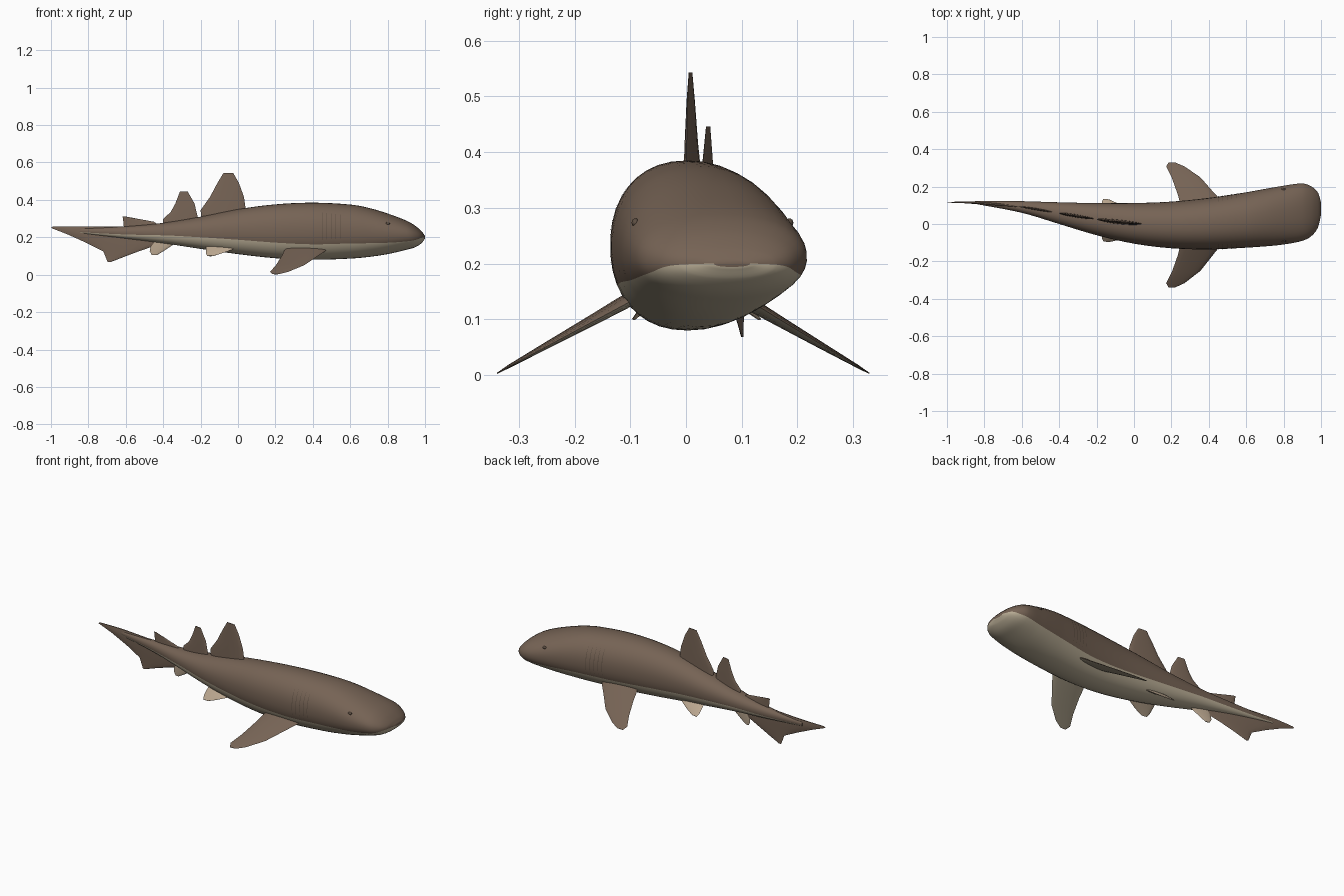
import bpy, bmesh, math
from mathutils import Vector

if "Cube" in bpy.data.objects:
    bpy.data.objects.remove(bpy.data.objects["Cube"])


def material(name, rgb):
    m = bpy.data.materials.new(name)
    m.diffuse_color = (*rgb, 1)
    m.use_nodes = True
    m.node_tree.nodes["Principled BSDF"].inputs["Base Color"].default_value = m.diffuse_color
    return m


BROWN = material("brown_skin", (0.18, 0.125, 0.09))
PALE = material("pale_belly", (0.50, 0.43, 0.31))
CREAM = material("cream_fin", (0.50, 0.39, 0.28))
DARK = material("dark_brown", (0.11, 0.078, 0.056))

# Body stations: x, bottom z, top z, low y, high y, belly colour fraction
ST = [(-0.85, 0.222, 0.246, 0.108, 0.124, 0.25), (-0.6, 0.193, 0.258, 0.06, 0.122, 0.34),
      (-0.4, 0.168, 0.277, 0.0, 0.116, 0.39), (-0.2, 0.138, 0.31, -0.06, 0.112, 0.36),
      (0.0, 0.11, 0.35, -0.105, 0.112, 0.32), (0.2, 0.088, 0.376, -0.13, 0.12, 0.29),
      (0.4, 0.08, 0.385, -0.136, 0.14, 0.27), (0.6, 0.086, 0.375, -0.127, 0.17, 0.28),
      (0.7, 0.095, 0.357, -0.12, 0.188, 0.28), (0.8, 0.11, 0.327, -0.11, 0.205, 0.28),
      (0.9, 0.133, 0.289, -0.09, 0.217, 0.29), (0.95, 0.148, 0.26, -0.063, 0.2, 0.34),
      (0.985, 0.172, 0.228, -0.015, 0.165, 0.46), (1.0, 0.194, 0.206, 0.05, 0.115, 0.5)]
EXP = 2 / 2.2


def slope(i, k):
    a, b = ST[max(i - 1, 0)], ST[min(i + 1, len(ST) - 1)]
    return (b[k] - a[k]) / (b[0] - a[0])


def station(x):
    x = min(max(x, ST[0][0]), ST[-1][0])
    i = max(j for j in range(len(ST) - 1) if ST[j][0] <= x)
    a, b = ST[i], ST[i + 1]
    h = b[0] - a[0]
    t = (x - a[0]) / h
    return [(2*t**3 - 3*t*t + 1) * a[k] + (t**3 - 2*t*t + t) * h * slope(i, k)
            + (3*t*t - 2*t**3) * b[k] + (t**3 - t*t) * h * slope(i + 1, k) for k in range(1, 6)]


def centre_y(x):
    s = station(x)
    return (s[2] + s[3]) / 2


def spow(v):
    return math.copysign(abs(v) ** EXP, v)


def skin(x, a, grow=0.0):
    zb, zt, yl, yh, _ = station(x)
    return Vector((x, (yl + yh) / 2 + ((yh - yl) / 2 + grow) * spow(math.cos(a)),
                   (zb + zt) / 2 + ((zt - zb) / 2 + grow) * spow(math.sin(a))))


def finish(bm, name, mats, angle=50):
    bmesh.ops.recalc_face_normals(bm, faces=bm.faces)
    me = bpy.data.meshes.new(name)
    for f in bm.faces:
        f.smooth = True
    bm.to_mesh(me)
    bm.free()
    me.set_sharp_from_angle(angle=math.radians(angle))
    for m in mats:
        me.materials.append(m)
    ob = bpy.data.objects.new(name, me)
    bpy.context.collection.objects.link(ob)
    return ob


def loft(bm, rings):
    vs = [[bm.verts.new(p) for p in r] for r in rings]
    n = len(vs[0])
    bands = []
    for a, b in zip(vs, vs[1:]):
        for j in range(n):
            bands.append((bm.faces.new((a[j], a[(j + 1) % n], b[(j + 1) % n], b[j])), j))
    bm.faces.new(vs[0])
    bm.faces.new(vs[-1])
    return bands


# Body: rings whose vertices follow the colour boundary
UP, LOW = 24, 14
xs = [a[0] + (b[0] - a[0]) * k / 5 for a, b in zip(ST, ST[1:]) for k in range(5)] + [1.0]
rings = []
for x in xs:
    a0 = -math.asin(abs(min(2 * station(x)[4] - 1, 0)) ** (1 / EXP))
    top = [a0 + (math.pi - 2 * a0) * k / UP for k in range(UP)]
    low = [math.pi - a0 + (math.pi + 2 * a0) * k / LOW for k in range(LOW)]
    rings.append([skin(x, a) for a in top + low])
bm = bmesh.new()
for f, j in loft(bm, rings):
    f.material_index = 0 if j < UP else 1
finish(bm, "body", [BROWN, PALE], 70)


# Fins: lens-shaped sections lofted from root to tip
def fin(name, rows, normal, mats, underside=False, side=1):
    n = Vector(normal).normalized()
    rings = []
    for xf, xb, y, z, t in rows:
        ring = []
        for k in range(16):
            a = 2 * math.pi * k / 16
            x = (xf + xb) / 2 + (xf - xb) / 2 * math.cos(a)
            p = Vector((x, y, z)) + n * t * math.sin(a)
            p.y = p.y * side + centre_y(x)
            ring.append(p)
        rings.append(ring)
    bm = bmesh.new()
    for f, j in loft(bm, rings):
        f.material_index = 1 if underside and j >= 8 else 0
    finish(bm, name, mats)


def upright(name, rows, mat):
    fin(name, [(a, b, 0, z, t) for a, b, z, t in rows], (0, 1, 0), [mat])


upright("first_dorsal_fin", [(0.05, -0.195, 0.29, 0.012), (0.042, -0.2, 0.345, 0.011), (0.032, -0.15, 0.415, 0.008),
                             (0.005, -0.11, 0.49, 0.005), (-0.025, -0.078, 0.543, 0.002)], BROWN)
upright("second_dorsal_fin", [(-0.21, -0.4, 0.26, 0.009), (-0.213, -0.4, 0.298, 0.008), (-0.222, -0.36, 0.335, 0.007),
                              (-0.232, -0.335, 0.38, 0.005), (-0.27, -0.31, 0.446, 0.002)], BROWN)
upright("upper_tail_fin", [(-0.4, -0.61, 0.25, 0.006), (-0.45, -0.613, 0.283, 0.004),
                           (-0.6, -0.617, 0.311, 0.002)], BROWN)
upright("tail_fin", [(-0.62, -0.99, 0.257, 0.003), (-0.45, -1.0, 0.25, 0.006), (-0.4, -0.91, 0.215, 0.007),
                     (-0.4, -0.81, 0.17, 0.006), (-0.53, -0.72, 0.125, 0.005), (-0.61, -0.708, 0.095, 0.003),
                     (-0.68, -0.697, 0.068, 0.002)], BROWN)
upright("anal_fin", [(-0.31, -0.46, 0.19, 0.007), (-0.34, -0.465, 0.165, 0.006), (-0.4, -0.472, 0.125, 0.004),
                     (-0.435, -0.46, 0.104, 0.002)], CREAM)

PECTORAL = [(0.5, 0.27, 0.06, 0.16, 0.013), (0.465, 0.245, 0.12, 0.125, 0.012), (0.43, 0.235, 0.16, 0.102, 0.01),
            (0.355, 0.203, 0.25, 0.051, 0.006), (0.27, 0.172, 0.312, 0.016, 0.003), (0.22, 0.185, 0.334, 0.003, 0.001)]
PELVIC = [(0.0, -0.17, 0.03, 0.17, 0.008), (-0.02, -0.172, 0.07, 0.138, 0.007),
          (-0.08, -0.172, 0.096, 0.116, 0.004), (-0.13, -0.165, 0.113, 0.1, 0.002)]
for label, s in (("left", 1), ("right", -1)):
    fin(label + "_pectoral_fin", PECTORAL, (0, 0.5, 0.87), [BROWN, PALE], True, s)
    fin(label + "_pelvic_fin", PELVIC, (0, 0.65, 0.75), [CREAM], False, s)

    # Gill slits: narrow strips lying on the skin
    bm = bmesh.new()
    for i in range(5):
        x = 0.45 + 0.024 * i
        pts = []
        for k in range(9):
            a = -0.3 + 1.0 * k / 8
            a = a if s > 0 else math.pi - a
            w = 0.0018 * math.sin(math.pi * (k + 0.5) / 9)
            pts.append([bm.verts.new(skin(x + d, a, 0.002)) for d in (-w, w)])
        for p, q in zip(pts, pts[1:]):
            bm.faces.new((p[0], p[1], q[1], q[0]))
    finish(bm, label + "_gill_slits", [DARK])

    # Eye
    a = 0.5 if s > 0 else math.pi - 0.5
    bm = bmesh.new()
    bmesh.ops.create_uvsphere(bm, u_segments=16, v_segments=8, radius=1)
    c = skin(0.8, a, -0.002)
    for v in bm.verts:
        v.co = c + Vector((v.co.x * 0.012, v.co.y * 0.007, v.co.z * 0.008))
    finish(bm, label + "_eye", [DARK])
